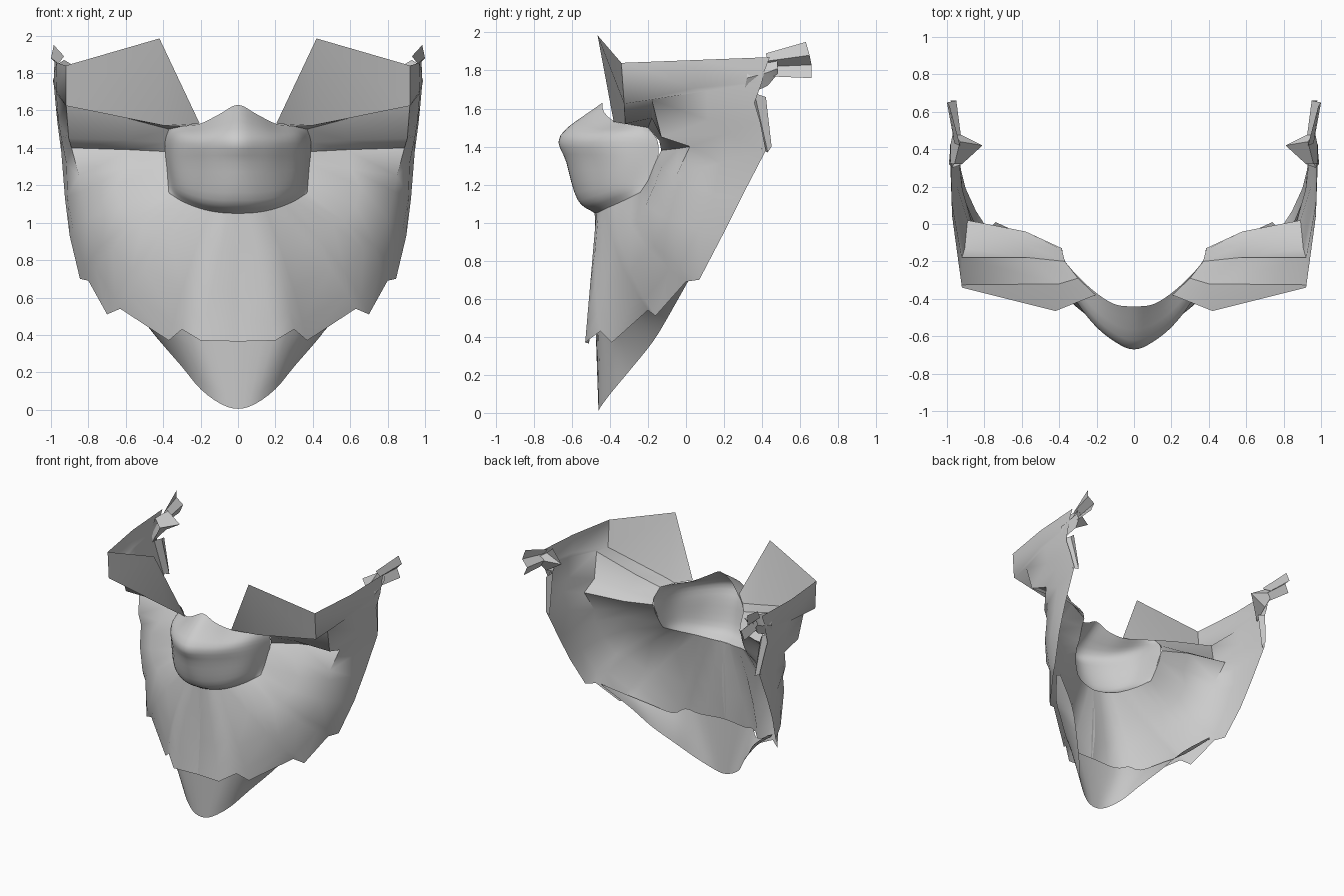
import bpy

if "Cube" in bpy.data.objects:
    bpy.data.objects.remove(bpy.data.objects["Cube"])

cloth = bpy.data.materials.new("grey_cloth")
cloth.diffuse_color = (0.6, 0.6, 0.6, 1)
cloth.use_nodes = True
cloth.node_tree.nodes["Principled BSDF"].inputs["Base Color"].default_value = cloth.diffuse_color


def lerp(p, q, t):
    return [a + (b - a) * t for a, b in zip(p, q)]


def spline(pts, n):
    """Smooth curve through the points, n steps per span."""
    ext = [lerp(pts[1], pts[0], 2)] + list(pts) + [lerp(pts[-2], pts[-1], 2)]
    out = []
    for k in range(1, len(ext) - 2):
        for s in range(n):
            t = s / n
            out.append([0.5 * (2 * b + (c - a) * t + (2 * a - 5 * b + 4 * c - d) * t * t
                               + (3 * b - a - 3 * c + d) * t ** 3)
                        for a, b, c, d in zip(*ext[k - 1:k + 3])])
    return out + [list(pts[-1])]


def refine(grid, n):
    """Smooth a grid of points in both directions."""
    rows = [spline(r, n) for r in grid]
    cols = [spline(c, n) for c in zip(*rows)]
    return [list(r) for r in zip(*cols)]


def both_sides(row):
    return [(-x, y, z) for x, y, z in row[:0:-1]] + list(row)


def sheet(name, grid, mirror=False, angle=0.8):
    w = len(grid[0])
    verts = [p for row in grid for p in row]
    faces = [(i * w + j, (i + 1) * w + j, (i + 1) * w + j + 1, i * w + j + 1)
             for i in range(len(grid) - 1) for j in range(w - 1)]
    me = bpy.data.meshes.new(name)
    me.from_pydata(verts, [], faces)
    me.materials.append(cloth)
    ob = bpy.data.objects.new(name, me)
    bpy.context.collection.objects.link(ob)
    if mirror:
        ob.modifiers.new("Mirror", "MIRROR")
    bpy.ops.object.select_all(action="DESELECT")
    ob.select_set(True)
    bpy.context.view_layer.objects.active = ob
    bpy.ops.object.shade_smooth_by_angle(angle=angle)


# Nose cover: rows from the top edge down to the lower rim
nose = [
    [(0, -.44, 1.63), (.1, -.43, 1.58), (.2, -.37, 1.53), (.3, -.28, 1.515), (.37, -.2, 1.5)],
    [(0, -.66, 1.46), (.1, -.62, 1.46), (.22, -.52, 1.45), (.33, -.36, 1.45), (.39, -.15, 1.43)],
    [(0, -.63, 1.32), (.12, -.59, 1.32), (.23, -.5, 1.32), (.34, -.35, 1.32), (.385, -.15, 1.33)],
    [(0, -.57, 1.12), (.1, -.55, 1.12), (.22, -.48, 1.14), (.32, -.36, 1.18), (.375, -.2, 1.22)],
    [(0, -.48, 1.05), (.1, -.46, 1.055), (.2, -.42, 1.075), (.3, -.33, 1.115), (.37, -.24, 1.16)],
]
sheet("nose_cover", refine([both_sides(r) for r in nose], 4))


def pleat(inner, outer, bulge):
    """Lower pleat line from nose rim to hem, pushed outward in the middle."""
    pts = []
    for t in (0, .3, .6, .85, 1):
        x, y, z = lerp(inner, outer, t)
        k = 3.2 * t * (1 - t) * bulge
        pts.append((x + k, y - k, z))
    return pts


def fold(inner, middle, corner, back):
    """Upper fold line from nose to front corner, then along the side wall."""
    x, y, z = lerp(corner, back, .5)
    return [inner, middle, corner, (x + .02, y, z), back]


# Cheek panels: pleats from rim to zigzag hem (x, y, z, bulge), then a stepped fold and top flap
hem = [(0, -.51, .365, -.02), (.2, -.53, .37, 0), (.3, -.45, .43, .03), (.37, -.39, .37, .02),
       (.63, -.2, .54, .05), (.7, -.16, .51, .06), (.8, 0, .69, .09), (.845, .07, .7, .12),
       (.9, .19, .93, .15), (.925, .29, 1.13, .17)]
rim = spline(nose[4], 2) + [nose[3][4]]
pleats = [pleat(p, h[:3], h[3]) for p, h in zip(rim, hem)]
folds = [
    fold((.38, -.16, 1.32), (.6, -.13, 1.29), (.85, -.05, 1.25), (.945, .42, 1.38)),
    fold((.385, -.13, 1.38), (.58, -.04, 1.39), (.89, .02, 1.4), (.965, .39, 1.53)),
    fold((.385, -.14, 1.43), (.58, -.11, 1.44), (.905, -.13, 1.45), (.975, .36, 1.63)),
    fold((.37, -.2, 1.5), (.56, -.18, 1.55), (.92, -.18, 1.645), (.985, .4, 1.74)),
    fold((.3, -.29, 1.515), (.4, -.32, 1.52), (.92, -.325, 1.625), (.985, .41, 1.79)),
    fold((.205, -.38, 1.53), (.42, -.465, 1.985), (.92, -.34, 1.84), (.98, .44, 1.87)),
]
sheet("cheek_panels", (pleats + folds)[::-1], mirror=True)

# Lower drape hanging to a point behind the hem
top = [(0, -.475, .44), (.2, -.46, .43), (.3, -.42, .46), (.37, -.36, .43),
       (.52, -.25, .51), (.64, -.16, .58), (.76, -.01, .69)]
tip = [(0, -.46, .005), (.09, -.45, .03), (.2, -.39, .11), (.3, -.29, .23),
       (.43, -.17, .38), (.55, -.08, .53), (.74, .01, .69)]
middle = [lerp(a, b, .5) for a, b in zip(top, tip)]
sheet("lower_drape", refine([both_sides(r) for r in (top, middle, tip)], 3))

# Knots, flared tails and hanging strips at the two rear corners
knot = [
    [(.97, .3, 1.66), (.99, .32, 1.76), (.96, .32, 1.85), (.92, .32, 1.78)],
    [(.94, .43, 1.72), (.98, .43, 1.79), (.93, .44, 1.87), (.81, .42, 1.8)],
    [(.95, .48, 1.78), (.97, .48, 1.81), (.96, .48, 1.85), (.93, .48, 1.82)],
]
sheet("knot", [r + r[:1] for r in knot], mirror=True, angle=.5)
tail = [
    [(.95, .42, 1.77), (.92, .43, 1.82), (.96, .43, 1.85), (.93, .42, 1.89)],
    [(.98, .66, 1.76), (.95, .66, 1.83), (1, .65, 1.88), (.985, .63, 1.95)],
]
sheet("tail", tail, mirror=True, angle=.5)
strip = [
    [(.975, .33, 1.66), (.93, .36, 1.68), (.95, .42, 1.66)],
    [(.945, .4, 1.38), (.91, .43, 1.37), (.93, .45, 1.4)],
]
sheet("hanging_strip", strip, mirror=True, angle=.5)
